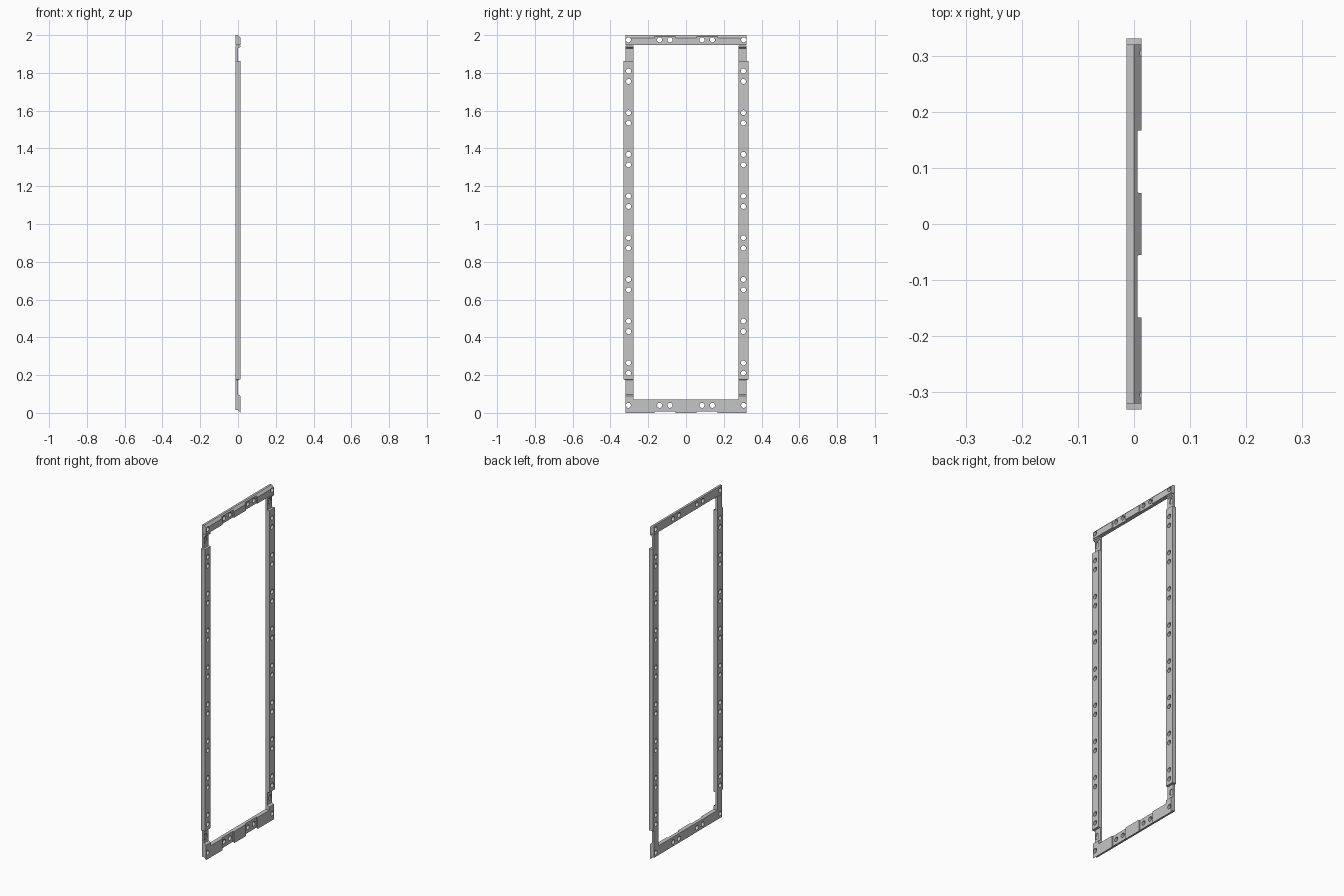
import bpy, bmesh, math

if "Cube" in bpy.data.objects:
    bpy.data.objects.remove(bpy.data.objects["Cube"])

metal = bpy.data.materials.new("light grey metal")
metal.diffuse_color = (0.56, 0.56, 0.56, 1)
metal.use_nodes = True
metal.node_tree.nodes["Principled BSDF"].inputs["Base Color"].default_value = metal.diffuse_color

BACK, MID, RECESS, FRONT = -0.013, 0.0, 0.006, 0.013   # depth levels along x
HOLE_R = 0.0135


def add_object(name, bm):
    bmesh.ops.recalc_face_normals(bm, faces=bm.faces)
    mesh = bpy.data.meshes.new(name)
    bm.to_mesh(mesh)
    bm.free()
    mesh.materials.append(metal)
    obj = bpy.data.objects.new(name, mesh)
    bpy.context.collection.objects.link(obj)
    return obj


def loft(bm, rings):
    """Join matching rings of points into one closed solid."""
    vs = [[bm.verts.new(p) for p in ring] for ring in rings]
    n = len(vs[0])
    for a, b in zip(vs, vs[1:]):
        for i in range(n):
            j = (i + 1) % n
            bm.faces.new((a[i], a[j], b[j], b[i]))
    bm.faces.new(vs[0])
    bm.faces.new(vs[-1])


def round_hole(bm, y, z, x0=-0.03, x1=0.03, r=HOLE_R, stretch=0.0):
    """Round cutter along x; stretch turns it into a keyhole with a narrower top."""
    rings = []
    for x in (x0, x1):
        ring = []
        for i in range(20):
            a = 2 * math.pi * (i + 0.5) / 20
            c, s = math.cos(a), math.sin(a)
            top = stretch > 0 and s > 0
            k = 0.7 if top else 1.0
            ring.append((x, y + r * k * c, z + r * k * s + (stretch if top else 0)))
        rings.append(ring)
    loft(bm, rings)


# Hole cutters for all four members
bm = bmesh.new()
for side in (-1, 1):
    for i in range(8):
        for dz in (0, 0.055):
            round_hole(bm, side * 0.304, 0.21 + i * 0.2207 + dz)
    for z in (0.04, 1.975):
        for y in (0.085, 0.14, 0.305):
            round_hole(bm, side * y, z)
    # shallow keyholes on the necks
    for z in (0.128, 1.903):
        round_hole(bm, side * 0.305, z, x0=-0.005, stretch=0.014)
cutter = add_object("hole_cutter", bm)
cutter.hide_render = True
cutter.hide_viewport = True
cutter.display_type = 'WIRE'


def drill(obj):
    mod = obj.modifiers.new("holes", 'BOOLEAN')
    mod.operation = 'DIFFERENCE'
    mod.solver = 'EXACT'
    mod.object = cutter


# Side posts: full-depth channel, thin necks, full-depth corner blocks
E = 0.001
post_steps = [(0.070, 0.32, FRONT), (0.090, 0.32, FRONT), (0.098, 0.32, MID),
              (0.175, 0.32, MID), (0.175 + E, 0.331, FRONT),
              (1.862, 0.331, FRONT), (1.862 + E, 0.32, MID),
              (1.930, 0.32, MID), (1.938, 0.32, FRONT), (1.945, 0.32, FRONT)]
for label, side in (("left", -1), ("right", 1)):
    bm = bmesh.new()
    loft(bm, [[(BACK, side * 0.277, z), (x, side * 0.277, z),
               (x, side * y, z), (BACK, side * y, z)] for z, y, x in post_steps])
    drill(add_object(label + "_post", bm))

# Cross rails: sloped drip edge, face recessed around the paired holes
half = [(0.055, FRONT), (0.055 + E, RECESS), (0.166, RECESS), (0.166 + E, FRONT), (0.32, FRONT)]
rail_steps = [(-y, x) for y, x in reversed(half)] + half


def edge(x, high, drop):
    return high - drop * x / FRONT


for label, inner, outer in (("top_rail", 1.948, 2.0), ("bottom_rail", 0.07, 0.014)):
    bm = bmesh.new()
    loft(bm, [[(BACK, y, inner), (x, y, inner), (x, y, edge(x, outer, 0.014)),
               (MID, y, outer), (BACK, y, outer)] for y, x in rail_steps])
    drill(add_object(label, bm))
